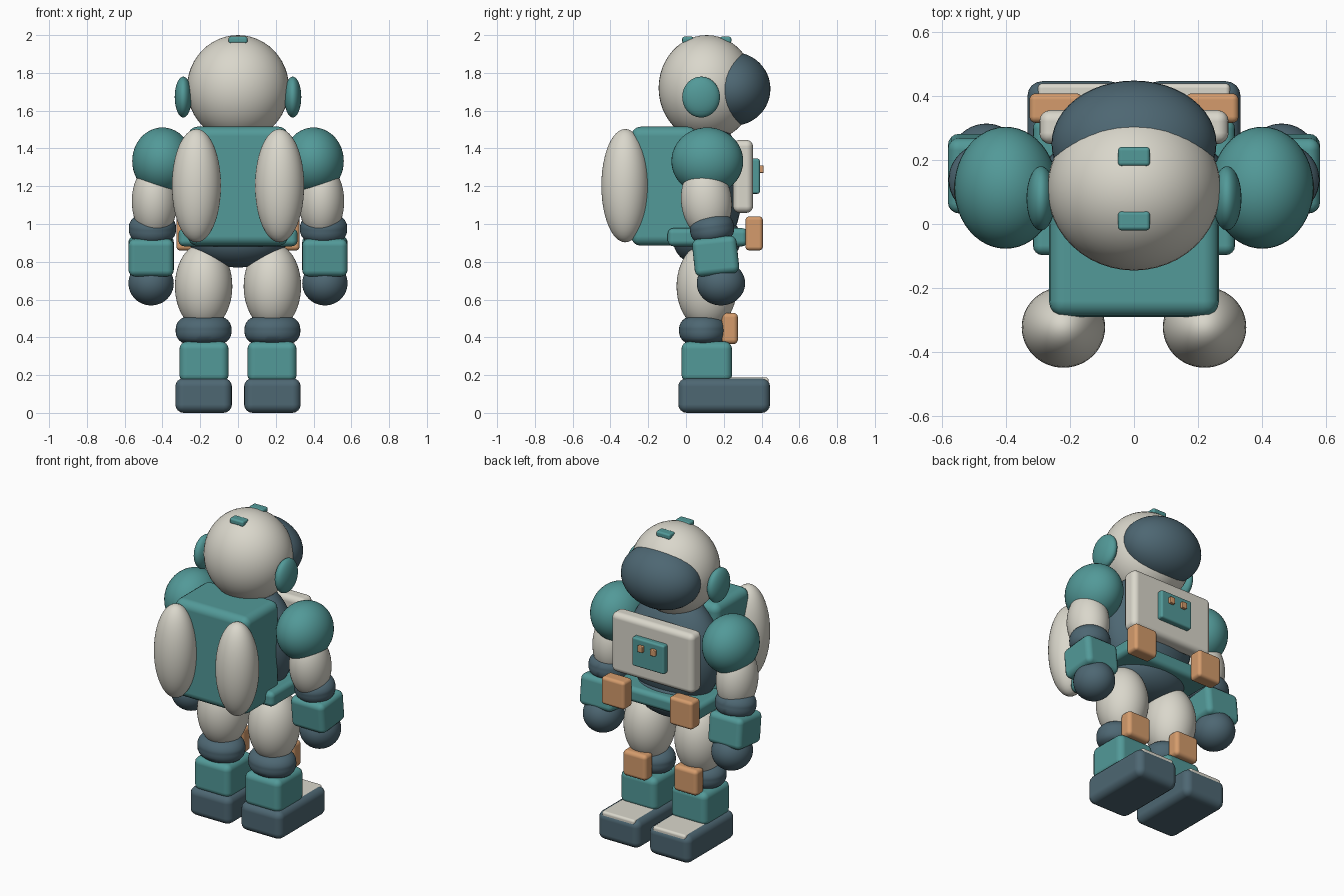
import bpy, math

if "Cube" in bpy.data.objects:
    bpy.data.objects.remove(bpy.data.objects["Cube"])


def material(name, rgb):
    m = bpy.data.materials.new(name)
    m.diffuse_color = (*rgb, 1.0)
    m.use_nodes = True
    m.node_tree.nodes["Principled BSDF"].inputs["Base Color"].default_value = m.diffuse_color
    return m


WHITE = material("warm_white", (0.70, 0.68, 0.60))
TEAL = material("teal", (0.085, 0.32, 0.315))
DARK = material("slate", (0.075, 0.135, 0.17))
ORANGE = material("orange", (0.66, 0.33, 0.15))


def finish(name, mat, tilt=0.0):
    ob = bpy.context.object
    ob.name = name
    ob.data.materials.append(mat)
    ob.rotation_euler.x = math.radians(tilt)
    return ob


def ball(name, mat, loc, radii, tilt=0.0):
    """Smooth ellipsoid."""
    bpy.ops.mesh.primitive_uv_sphere_add(segments=48, ring_count=24, radius=1, location=loc)
    ob = bpy.context.object
    for v in ob.data.vertices:
        v.co = [c * r for c, r in zip(v.co, radii)]
    bpy.ops.object.shade_smooth()
    return finish(name, mat, tilt)


def round_edges(ob, bevel, segments):
    b = ob.modifiers.new("rounding", 'BEVEL')
    b.width = bevel
    b.segments = segments
    b.limit_method = 'ANGLE'
    b.angle_limit = math.radians(40)
    b.harden_normals = True


def box(name, mat, loc, half, bevel, tilt=0.0):
    """Box with rounded edges."""
    bpy.ops.mesh.primitive_cube_add(size=2, location=loc)
    ob = bpy.context.object
    for v in ob.data.vertices:
        v.co = [c * h for c, h in zip(v.co, half)]
    bpy.ops.object.shade_smooth()
    round_edges(ob, bevel, 4)
    return finish(name, mat, tilt)


def pad_ring(name, mat, loc, half, tilt=0.0):
    """Squat joint with flat ends and bulging sides."""
    bpy.ops.mesh.primitive_cylinder_add(vertices=40, radius=1, depth=2, location=loc)
    ob = bpy.context.object
    for v in ob.data.vertices:
        v.co = [c * h for c, h in zip(v.co, half)]
    bpy.ops.object.shade_smooth()
    round_edges(ob, half[2] * 0.9, 6)
    return finish(name, mat, tilt)


# Helmet, visor and crown tabs
ball("helmet", WHITE, (0, 0.11, 1.72), (0.27, 0.255, 0.28))
ball("visor", DARK, (0, 0.25, 1.715), (0.257, 0.197, 0.195))
for y, label in ((0.01, "rear"), (0.21, "front")):
    box("crown_tab_" + label, TEAL, (0, y, 1.974), (0.05, 0.03, 0.018), 0.012)

# Torso, pelvis and belt
ball("torso", DARK, (0, 0.11, 1.2), (0.31, 0.19, 0.37))
ball("pelvis", DARK, (0, 0.11, 0.92), (0.26, 0.18, 0.15))
box("belt", TEAL, (0, 0.115, 0.93), (0.315, 0.212, 0.048), 0.03)

# Backpack
box("backpack", TEAL, (0, -0.115, 1.2), (0.265, 0.175, 0.315), 0.05)

# Chest unit
box("chest_plate", WHITE, (0, 0.302, 1.252), (0.295, 0.053, 0.193), 0.035)
box("control_panel", TEAL, (0, 0.365, 1.253), (0.115, 0.026, 0.093), 0.012)

for s, side in ((-1, "left"), (1, "right")):
    def n(part):
        return part + "_" + side

    # Head and body attachments
    ball(n("ear_pod"), TEAL, (s * 0.29, 0.08, 1.672), (0.045, 0.1, 0.108))
    ball(n("air_tank"), WHITE, (s * 0.22, -0.322, 1.203), (0.13, 0.126, 0.3))
    box(n("button"), ORANGE, (s * 0.045, 0.395, 1.29), (0.018, 0.016, 0.02), 0.005)
    box(n("belt_pouch"), ORANGE, (s * 0.243, 0.361, 0.95), (0.083, 0.046, 0.09), 0.02)

    # Arm, leaning slightly forward towards the hand
    ball(n("shoulder"), TEAL, (s * 0.4, 0.113, 1.333), (0.16, 0.19, 0.178))
    ball(n("upper_arm"), WHITE, (s * 0.442, 0.108, 1.12), (0.12, 0.134, 0.2), 6)
    pad_ring(n("elbow"), DARK, (s * 0.453, 0.138, 0.975), (0.125, 0.117, 0.072), 8)
    box(n("forearm"), TEAL, (s * 0.46, 0.157, 0.83), (0.12, 0.118, 0.1), 0.035, 6)
    ball(n("hand"), DARK, (s * 0.46, 0.185, 0.686), (0.12, 0.128, 0.117))

    # Leg
    ball(n("thigh"), WHITE, (s * 0.182, 0.11, 0.67), (0.152, 0.16, 0.23))
    pad_ring(n("knee"), DARK, (s * 0.182, 0.09, 0.437), (0.148, 0.127, 0.073))
    box(n("knee_pad"), ORANGE, (s * 0.182, 0.232, 0.447), (0.085, 0.043, 0.083), 0.025)
    box(n("shin"), TEAL, (s * 0.18, 0.11, 0.27), (0.13, 0.134, 0.108), 0.04)

    # Boot with pale toe plate
    box(n("boot"), DARK, (s * 0.182, 0.202, 0.092), (0.15, 0.243, 0.092), 0.045)
    box(n("toe_plate"), WHITE, (s * 0.182, 0.33, 0.165), (0.118, 0.108, 0.022), 0.015)
